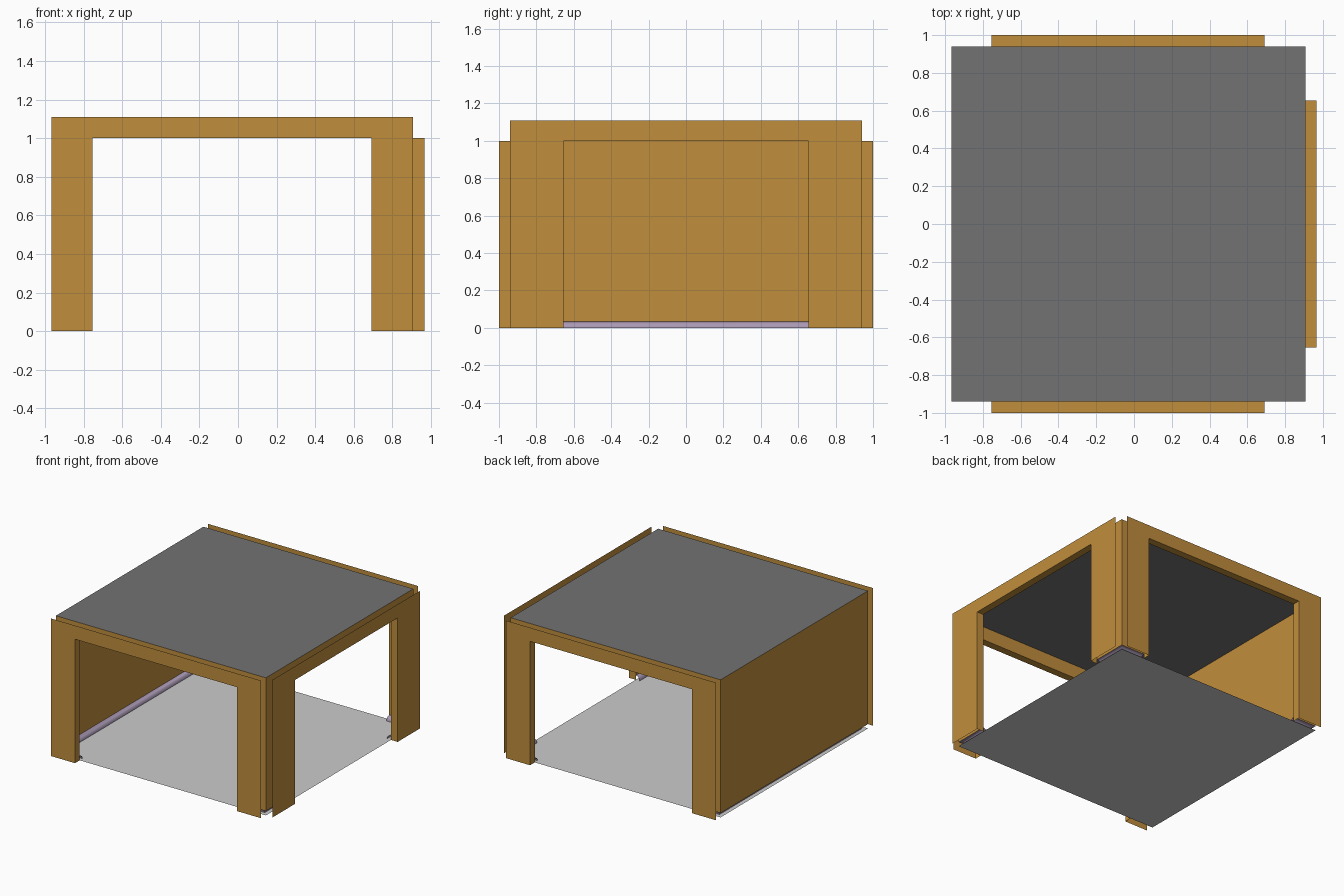
import bpy, math

if "Cube" in bpy.data.objects:
    bpy.data.objects.remove(bpy.data.objects["Cube"])

X0, X1, Y = -0.967, 0.907, 0.94      # room footprint
TOP, DOOR, GAP, SKIRT = 1.11, 1.0, 0.06, 0.035


def material(name, rgb):
    m = bpy.data.materials.new(name)
    m.diffuse_color = (*rgb, 1)
    m.use_nodes = True
    m.node_tree.nodes["Principled BSDF"].inputs["Base Color"].default_value = m.diffuse_color
    return m


WALL = material("ochre_wall", (0.53, 0.27, 0.045))
ROOF = material("dark_roof", (0.17, 0.17, 0.17))
TRIM = material("mauve_trim", (0.40, 0.32, 0.46))


def mesh(name, verts, faces, mat=None):
    me = bpy.data.meshes.new(name)
    me.from_pydata(verts, [], faces)
    me.update()
    ob = bpy.data.objects.new(name, me)
    bpy.context.collection.objects.link(ob)
    if mat:
        me.materials.append(mat)
    return ob


def slab(name, z, up, mat=None):
    v = [(X0, -Y, z), (X1, -Y, z), (X1, Y, z), (X0, Y, z)]
    mesh(name, v, [(0, 1, 2, 3) if up else (3, 2, 1, 0)], mat)


def doorway_wall(name, place, a, b, da, db):
    """Two frame-shaped sheets joined by a reveal around the opening.
    place(u, depth, z) maps wall coordinates into the room."""
    def ring(depth, z0):
        return [place(u, depth, z) for u, z in (
            (a, z0), (a, TOP), (b, TOP), (b, z0),
            (db, z0), (db, DOOR), (da, DOOR), (da, z0))]
    v = ring(0, SKIRT) + ring(GAP, 0)
    reveal = [place(u, 0, 0) for u in (db, da)]
    faces = []
    for o in (0, 8):
        # left post, lintel, right post
        for q in ((0, 1, 6, 7), (1, 2, 5, 6), (2, 3, 4, 5)):
            faces.append(tuple(i + o for i in (q if o else q[::-1])))
    faces += [(16, 5, 13, 12), (5, 6, 14, 13), (6, 17, 15, 14)]
    mesh(name, v + reveal, faces, WALL)


def skirting(name, path):
    """Quarter-round strip swept along points (x, y, inward x, inward y)."""
    n = 6
    v, f = [], []
    for x, y, ix, iy in path:
        for k in range(n + 1):
            t = k / n * math.pi / 2
            d = SKIRT * math.cos(t)
            v.append((x + ix * d, y + iy * d, SKIRT * math.sin(t)))
    for s in range(len(path) - 1):
        for k in range(n):
            i = s * (n + 1) + k
            f.append((i, i + 1, i + n + 2, i + n + 1))
    ob = mesh(name, v, f, TRIM)
    bpy.context.view_layer.objects.active = ob
    ob.select_set(True)
    bpy.ops.object.shade_smooth_by_angle(angle=math.radians(35))
    ob.select_set(False)


# Floor and roof sheets
slab("floor", 0, True)
slab("roof", TOP, True, ROOF)

# Walls with openings on the front, back and right
DL, DR, DY = -0.755, 0.692, 0.655
doorway_wall("front_wall", lambda u, d, z: (u, -Y - d, z), X0, X1, DL, DR)
doorway_wall("back_wall", lambda u, d, z: (u, Y + d, z), X0, X1, DL, DR)
doorway_wall("right_wall", lambda u, d, z: (X1 + d, u, z), -Y, Y, -DY, DY)

# Plain left wall
mesh("left_wall", [(X0, -Y, SKIRT), (X0, Y, SKIRT), (X0, Y, TOP), (X0, -Y, TOP)],
     [(3, 2, 1, 0)], WALL)

# Skirting around the inside, broken at each opening
skirting("left_skirting", [(DL, -Y, 0, 1), (X0, -Y, 1, 1),
                           (X0, Y, 1, -1), (DL, Y, 0, -1)])
for label, s in (("front", -1), ("back", 1)):
    skirting(label + "_corner_skirting", [(DR, s * Y, 0, -s), (X1, s * Y, -1, -s),
                                          (X1, s * DY, -1, 0)])
